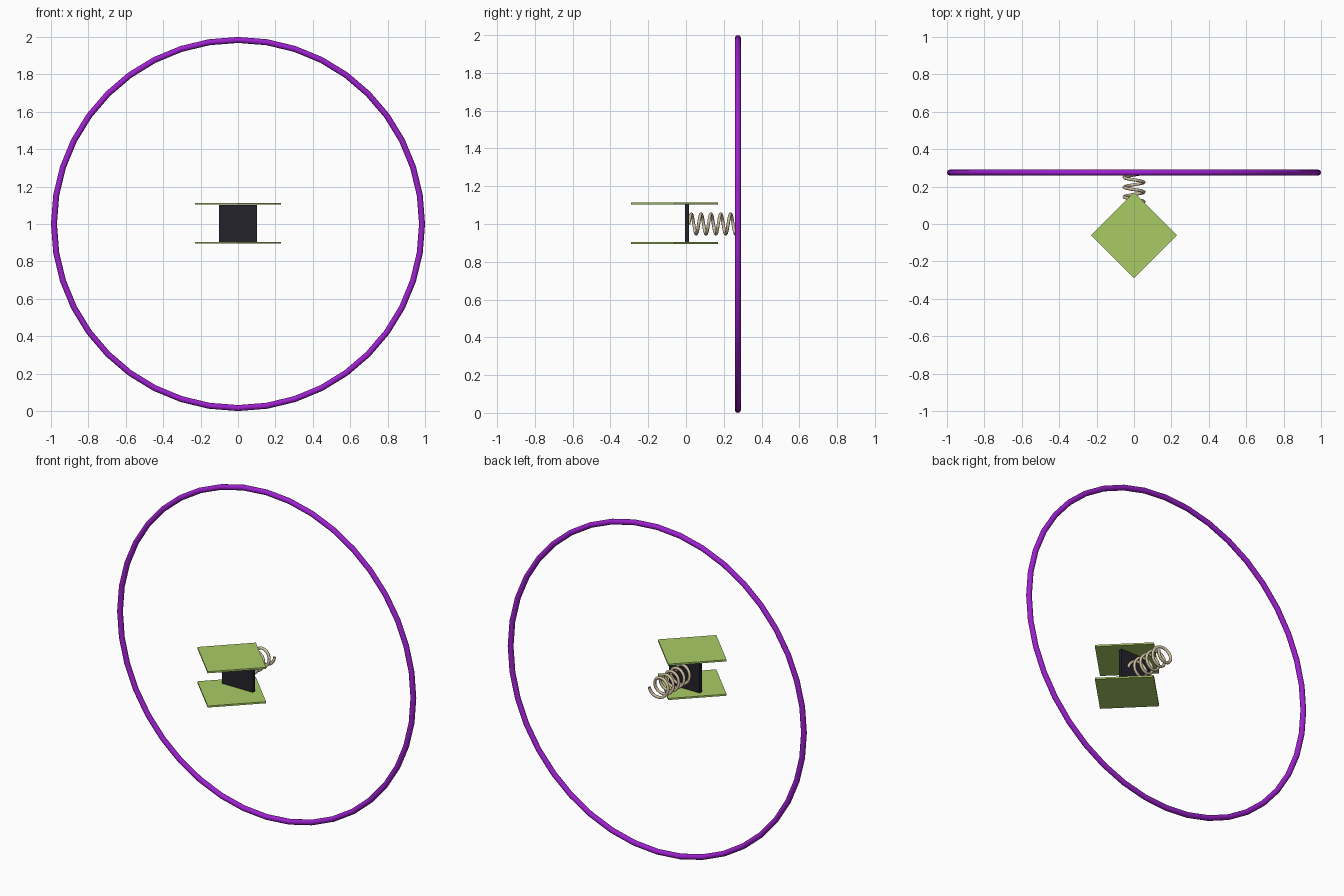
import bpy
from math import radians, pi, cos, sin

if "Cube" in bpy.data.objects:
    bpy.data.objects.remove(bpy.data.objects["Cube"])


def material(name, rgb):
    m = bpy.data.materials.new(name)
    m.diffuse_color = (*rgb, 1)
    m.use_nodes = True
    m.node_tree.nodes["Principled BSDF"].inputs["Base Color"].default_value = m.diffuse_color
    return m


purple = material("purple", (0.34, 0.015, 0.62))
lime = material("lime", (0.40, 0.60, 0.13))
dark = material("dark", (0.018, 0.016, 0.024))
tan = material("tan", (0.62, 0.52, 0.36))


def box(name, loc, size, mat, turn=0):
    bpy.ops.mesh.primitive_cube_add(size=1, location=loc, rotation=(0, 0, radians(turn)))
    ob = bpy.context.object
    ob.name = name
    ob.scale = size
    ob.data.materials.append(mat)
    return ob


# Large upright hoop
bpy.ops.mesh.primitive_torus_add(
    location=(0, 0.275, 1), rotation=(pi / 2, 0, 0), major_segments=40,
    minor_segments=12, major_radius=0.984, minor_radius=0.016)
hoop = bpy.context.object
hoop.name = "hoop"
hoop.data.materials.append(purple)
bpy.ops.object.shade_smooth_by_angle(angle=radians(40))

# Dark upright plate between two diamond plates
box("centre_plate", (0, 0.005, 1), (0.205, 0.02, 0.205), dark)
for name, z in (("lower_plate", 0.9), ("upper_plate", 1.108)):
    box(name, (0, -0.06, z), (0.326, 0.326, 0.01), lime, 45)

# Coil spring from the plate to the hoop plane
TURNS, STEPS, R = 5, 24, 0.053
Y0, Y1 = 0.015, 0.275
curve = bpy.data.curves.new("spring", "CURVE")
curve.dimensions = "3D"
curve.bevel_depth = 0.0085
curve.bevel_resolution = 2
curve.use_fill_caps = True
spline = curve.splines.new("POLY")
n = TURNS * STEPS
spline.points.add(n)
for i, p in enumerate(spline.points):
    t = 2 * pi * i / STEPS
    p.co = (R * cos(t), Y0 + (Y1 - Y0) * i / n, 1 + R * sin(t), 1)
spline.use_smooth = True
curve.materials.append(tan)
spring = bpy.data.objects.new("spring", curve)
bpy.context.collection.objects.link(spring)
